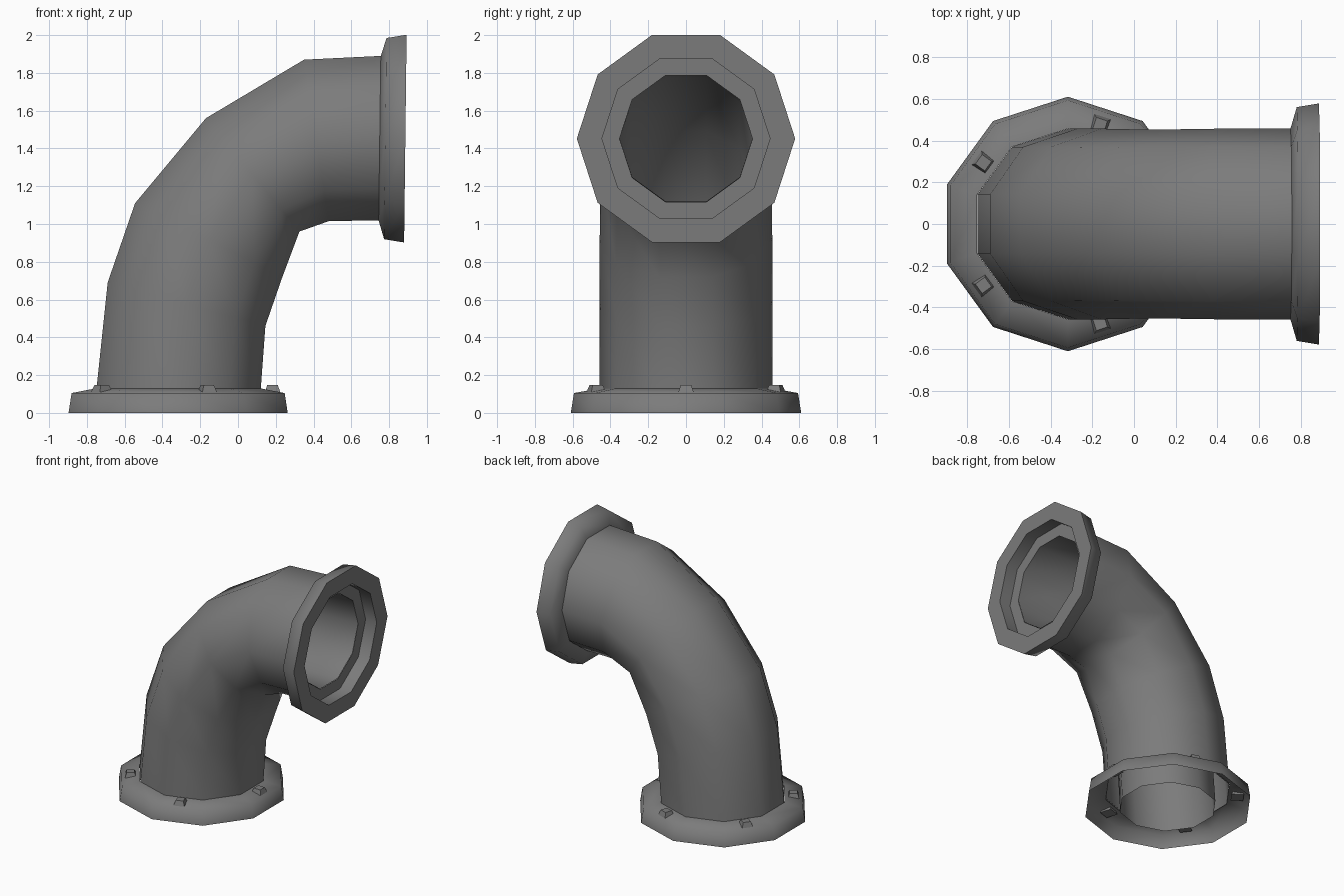
import bpy, bmesh, math
from mathutils import Vector, Matrix

cube = bpy.data.objects.get("Cube")
if cube:
    bpy.data.objects.remove(cube, do_unlink=True)

SIDES = 10
FLAT = math.cos(math.pi / SIDES)      # flat-to-centre over corner-to-centre

grey = bpy.data.materials.new("cast grey")
grey.use_nodes = True
colour = (0.2, 0.2, 0.2, 1)
grey.diffuse_color = colour
grey.node_tree.nodes["Principled BSDF"].inputs["Base Color"].default_value = colour


def finish(name, bm, angle):
    mesh = bpy.data.meshes.new(name)
    bm.to_mesh(mesh)
    bm.free()
    mesh.materials.append(grey)
    obj = bpy.data.objects.new(name, mesh)
    bpy.context.collection.objects.link(obj)
    bpy.ops.object.select_all(action="DESELECT")
    obj.select_set(True)
    bpy.context.view_layer.objects.active = obj
    bpy.ops.object.shade_smooth_by_angle(angle=math.radians(angle))
    return obj


def loft(name, rings, angle):
    """Skin ten-sided rings, each given as (centre, in-plane axis, half width in y)."""
    bm = bmesh.new()
    loops = []
    for centre, axis, width in rings:
        loop = []
        for k in range(SIDES):
            a = (2 * k + 1) * math.pi / SIDES
            loop.append(bm.verts.new(centre + axis * math.cos(a)
                                     + Vector((0, width * math.sin(a), 0))))
        loops.append(loop)
    for low, high in zip(loops, loops[1:]):
        for k in range(SIDES):
            n = (k + 1) % SIDES
            bm.faces.new((low[k], high[k], high[n], low[n]))
    return finish(name, bm, angle)


def span(outer, inner, width=0.457):
    """Ring whose flats touch an outer-bend and an inner-bend point (x, z)."""
    a, b = (Vector((p[0], 0, p[1])) for p in (outer, inner))
    return (a + b) / 2, (a - b) / 2 / FLAT, width


def shrink(ring, f):
    return ring[0], ring[1] * f, ring[2] * f


# Elbow shell
bend = [
    span((-0.75, 0.12), (0.12, 0.12)),
    span((-0.69, 0.69), (0.145, 0.46)),
    span((-0.545, 1.11), (0.235, 0.72)),
    span((-0.17, 1.56), (0.325, 0.96), 0.452),
    span((0.35, 1.87), (0.48, 1.015)),
    span((0.76, 1.89), (0.76, 1.02)),
]
loft("elbow_shell", bend, 45)

# Inner bore, running from the mouth back down to the base
base = Vector((-0.317, 0, 0))
mouth = Vector((0.79, 0, 1.455))
up = Vector((0.012, 0, 1))
bore = [(mouth, up * 0.352, 0.352)]
bore += [shrink(r, 0.77) for r in reversed(bend[1:-1])]
bore.append((base, Vector((-0.352, 0, 0)), 0.352))
loft("inner_bore", bore, 45)

# Base flange, open underneath
profile = [(0.61, 0), (0.593, 0.105), (0.457, 0.13)]
loft("base_flange", [(base + Vector((0, 0, z)), Vector((-r, 0, 0)), r)
                     for r, z in profile], 75)

# Mouth flange with a stepped socket
profile = [(0.457, 0.75), (0.56, 0.78), (0.578, 0.886),
           (0.445, 0.886), (0.445, 0.79), (0.352, 0.79)]
loft("mouth_flange", [(Vector((x, 0, 1.452)), up * r, r) for r, x in profile], 78)

# Five tapered bolt heads around the base flange
for i in range(5):
    turn = Matrix.Rotation(i * math.tau / 5, 4, "Z")
    place = Matrix.Translation(base) @ turn @ Matrix.Translation((0.5, 0, 0.122))
    bm = bmesh.new()
    bmesh.ops.create_cube(bm, size=1)
    for v in bm.verts:
        s = 0.056 if v.co.z > 0 else 0.09
        v.co = place @ Vector((v.co.x * s, v.co.y * s, v.co.z * 0.05))
    finish("bolt_head_%d" % (i + 1), bm, 30)
